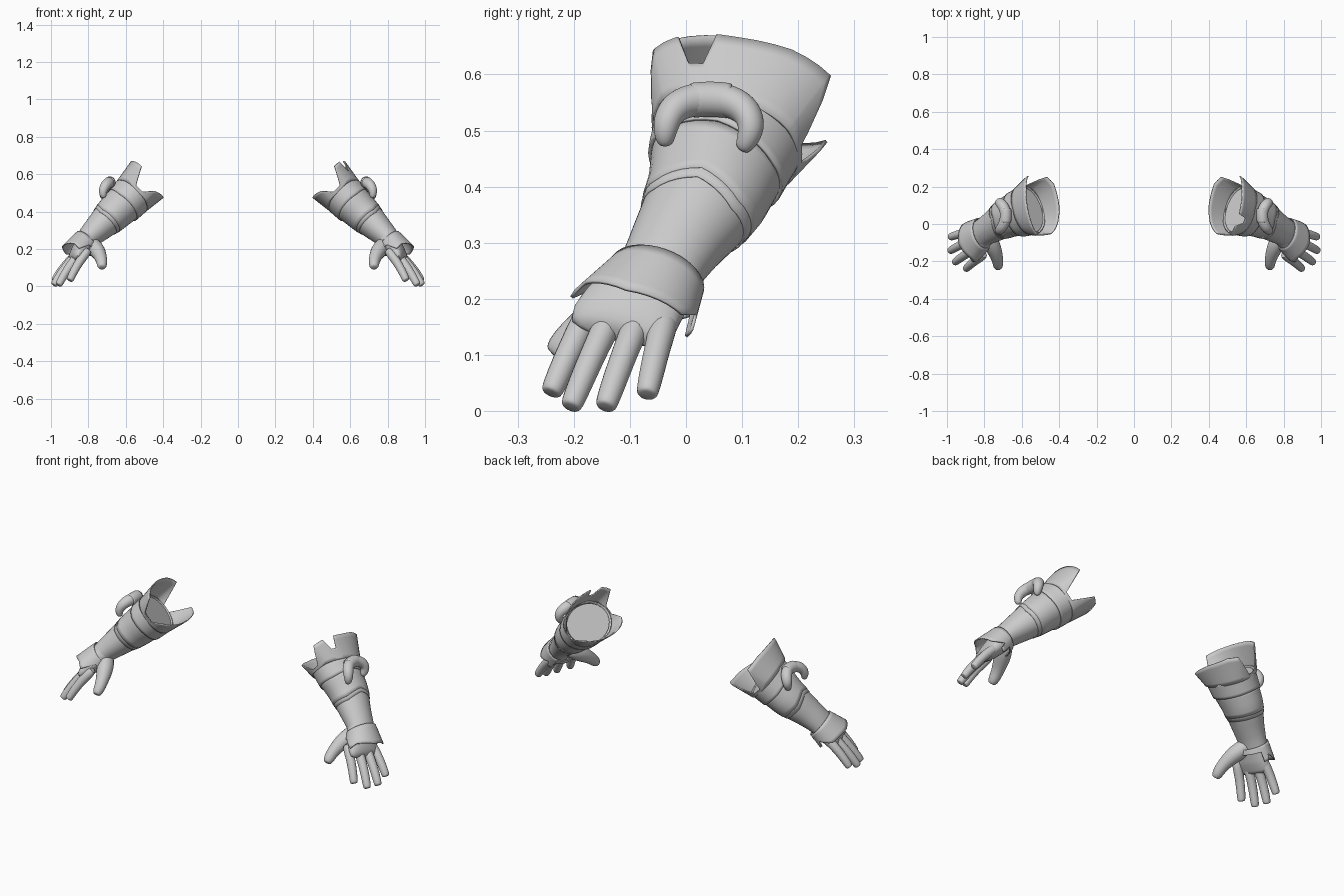
import bpy, bmesh
from math import sin, cos, radians, pi
from mathutils import Vector

if "Cube" in bpy.data.objects:
    bpy.data.objects.remove(bpy.data.objects["Cube"])

# Arm frame: D runs elbow -> wrist, U to the back of the hand, T to the thumb side
ORIGIN = Vector((0.53, 0.09, 0.52))
D = Vector((0.25, -0.12, -0.24)).normalized()
U = Vector((0.7, 0, 0.7))
U = (U - D * U.dot(D)).normalized()
T = D.cross(U)


def interp(table, x):
    """Linear lookup; rows are (key, values...)."""
    if x <= table[0][0]:
        return table[0][1:]
    for p, q in zip(table, table[1:]):
        if x <= q[0]:
            f = (x - p[0]) / (q[0] - p[0])
            return tuple(a + (b - a) * f for a, b in zip(p[1:], q[1:]))
    return table[-1][1:]


def finish(name, bm, mirror=True, thickness=0, subsurf=0, angle=40):
    bmesh.ops.recalc_face_normals(bm, faces=bm.faces)
    me = bpy.data.meshes.new(name)
    bm.to_mesh(me)
    bm.free()
    ob = bpy.data.objects.new(name, me)
    bpy.context.collection.objects.link(ob)
    bpy.ops.object.select_all(action='DESELECT')
    ob.select_set(True)
    bpy.context.view_layer.objects.active = ob
    bpy.ops.object.shade_smooth_by_angle(angle=radians(angle))
    if thickness:
        m = ob.modifiers.new("thickness", 'SOLIDIFY')
        m.thickness, m.offset = thickness, 0
    if subsurf:
        m = ob.modifiers.new("smooth", 'SUBSURF')
        m.levels = m.render_levels = subsurf
    if mirror:
        m = ob.modifiers.new("mirror", 'MIRROR')
        m.use_mirror_merge = False
    return ob


def bridge(bm, rings):
    n = len(rings[0])
    for r, s in zip(rings, rings[1:]):
        for i in range(n):
            bm.faces.new((r[i], r[(i + 1) % n], s[(i + 1) % n], s[i]))


def sleeve(name, start, edge, profile, rows=6, power=1.0, flip=False, caps=(), **kw):
    """Tube round the arm. edge: (degrees, end length); profile: (l, a0, b0, ra, rb)."""
    angles = sorted({e[0] for e in edge if e[0] < 360} | set(range(0, 360, 10)))
    bm = bmesh.new()
    rings = []
    for j in range(rows + 1):
        ring = []
        for deg in angles:
            l = start + (interp(edge, deg)[0] - start) * j / rows
            a0, b0, ra, rb = interp(profile, l)
            c, s = cos(radians(deg)), sin(radians(deg))
            c = abs(c) ** power * (1 if c > 0 else -1)
            p = ORIGIN + D * l + U * (a0 + ra * c) + T * (b0 + rb * s)
            if flip:
                p.x = -p.x
            ring.append(bm.verts.new(p))
        rings.append(ring)
    bridge(bm, rings)
    for c in caps:
        bm.faces.new(rings[c])
    return finish(name, bm, **kw)


def tube(name, points, sides=10, subsurf=1):
    """Round limb through (x, y, z, radius) points, closed at both ends."""
    pts = [Vector(p[:3]) for p in points]
    bm = bmesh.new()
    rings = []
    side = None
    for i, p in enumerate(pts):
        t = (pts[min(i + 1, len(pts) - 1)] - pts[max(i - 1, 0)]).normalized()
        side = side or t.orthogonal()
        side = (side - t * side.dot(t)).normalized()
        up = t.cross(side)
        rings.append([bm.verts.new(p + (side * cos(2 * pi * k / sides)
                      + up * sin(2 * pi * k / sides)) * points[i][3]) for k in range(sides)])
    bridge(bm, rings)
    bm.faces.new(rings[0])
    bm.faces.new(rings[-1])
    return finish(name, bm, subsurf=subsurf, angle=70)


def flat(l):
    return [(0, l), (360, l)]


def grow(table, d):
    return [(l, a, b, ra + d, rb + d) for l, a, b, ra, rb in table]


# Forearm sleeve (closed at the elbow) and palm
ARM = [(0.03, 0, 0, 0.104, 0.128), (0.12, 0, -0.005, 0.1, 0.118),
       (0.2, 0, -0.014, 0.092, 0.106), (0.26, 0, -0.012, 0.085, 0.097),
       (0.33, 0, -0.004, 0.073, 0.085), (0.39, 0, 0, 0.063, 0.077),
       (0.45, -0.006, 0.007, 0.056, 0.078)]
sleeve("forearm", 0.05, flat(0.45), ARM, rows=14, caps=(0,))
PALM = [(0.38, 0, 0, 0.056, 0.07), (0.44, -0.01, 0.012, 0.054, 0.082),
        (0.5, -0.02, 0.024, 0.045, 0.092), (0.535, -0.025, 0.028, 0.035, 0.095),
        (0.555, -0.03, 0.03, 0.026, 0.088), (0.565, -0.03, 0.03, 0.012, 0.07)]
sleeve("palm", 0.38, flat(0.565), PALM, rows=16, caps=(-1,), power=0.85)

# Upper arm band and thin overlapping layers with pointed edges
BAND_EDGE = [(0, 0.12), (60, 0.135), (120, 0.13), (240, 0.13), (300, 0.135), (360, 0.12)]
sleeve("upper_band", 0.045, BAND_EDGE, grow(ARM, 0.008), thickness=0.006)
LAYER_EDGE = [(0, 0.228), (50, 0.252), (180, 0.242), (310, 0.252), (360, 0.228)]
sleeve("forearm_layer", 0.12, LAYER_EDGE, grow(ARM, 0.003), thickness=0.004)
STRAP_EDGE = [(d, l + 0.02) for d, l in LAYER_EDGE]
sleeve("forearm_strap", 0.21, STRAP_EDGE, grow(ARM, 0.001), rows=3, thickness=0.004)

# Flared elbow cuff: two flaps parted by side gaps; only the +x one is notched
FLARE = [(-0.12, 0.007, 0.027, 0.135, 0.208), (0.06, 0, 0, 0.11, 0.133)]
INNER = [(84, 0.045), (96, 0.045), (118, -0.005), (150, -0.035), (180, -0.06),
         (220, -0.08), (242, -0.07), (264, 0.045), (276, 0.045), (298, -0.08), (330, -0.08)]
PLAIN = [(0, -0.068), (62, -0.042)]
NOTCHED = [(0, -0.068), (13, -0.065), (20, 0.0), (31, 0.0), (38, -0.055), (62, -0.042)]
for name, top, flip in (("notched_cuff", NOTCHED, False), ("plain_cuff", PLAIN, True)):
    sleeve(name, 0.06, top + INNER + [(360, -0.068)], FLARE, power=0.7,
           flip=flip, mirror=False, thickness=0.006)

# Flared wrist guard with a thumb-side point and a small hanging tab
GUARD = [(0.39, -0.003, 0, 0.064, 0.078), (0.44, -0.01, 0.006, 0.073, 0.09),
         (0.54, -0.026, 0.022, 0.088, 0.118)]
GUARD_EDGE = [(0, 0.54), (55, 0.515), (80, 0.522), (105, 0.455), (180, 0.445), (238, 0.45),
              (242, 0.5), (258, 0.5), (262, 0.47), (300, 0.525), (360, 0.54)]
sleeve("wrist_guard", 0.42, GUARD_EDGE, GUARD, thickness=0.006)

# Fingers: knuckle -> tip
FINGERS = {
    "index_finger": ((0.825, -0.18, 0.16), (0.9, -0.241, 0.031)),
    "middle_finger": ((0.865, -0.142, 0.15), (0.96, -0.206, 0.006)),
    "ring_finger": ((0.885, -0.093, 0.142), (0.985, -0.144, 0.006)),
    "little_finger": ((0.888, -0.042, 0.145), (0.983, -0.07, 0.028))}
for name, (k, t) in FINGERS.items():
    k, t = Vector(k), Vector(t)
    rows = []
    for f, r, bend in ((-0.35, 0.024, -0.006), (0, 0.027, 0.002), (0.3, 0.0245, 0.006),
                       (0.6, 0.024, 0.006), (0.9, 0.022, 0.002), (0.98, 0.02, 0), (1, 0.014, 0)):
        rows.append((*(k.lerp(t, f) + U * bend), r))
    tube(name, rows)
tube("thumb", [(0.795, -0.05, 0.24, 0.038), (0.77, -0.09, 0.212, 0.048), (0.75, -0.13, 0.188, 0.045),
               (0.735, -0.17, 0.16, 0.036), (0.728, -0.2, 0.135, 0.032), (0.727, -0.22, 0.116, 0.029),
               (0.727, -0.234, 0.103, 0.022), (0.727, -0.237, 0.1, 0.014)])

# Curled double horn on the back of the band, with a thicker middle collar
tube("horn", [(0.715, -0.036, 0.472, 0.012), (0.722, -0.038, 0.488, 0.02), (0.722, -0.036, 0.515, 0.026),
              (0.708, -0.022, 0.542, 0.03), (0.69, 0.01, 0.555, 0.032), (0.685, 0.045, 0.557, 0.032),
              (0.69, 0.08, 0.553, 0.032), (0.71, 0.11, 0.535, 0.03), (0.722, 0.119, 0.505, 0.026),
              (0.718, 0.107, 0.477, 0.02), (0.713, 0.098, 0.464, 0.012)], subsurf=2)
tube("horn_collar", [(0.689, 0.008, 0.554, 0.032), (0.689, 0.01, 0.554, 0.034), (0.684, 0.045, 0.557, 0.034),
                     (0.688, 0.08, 0.553, 0.034), (0.688, 0.082, 0.553, 0.032)])
